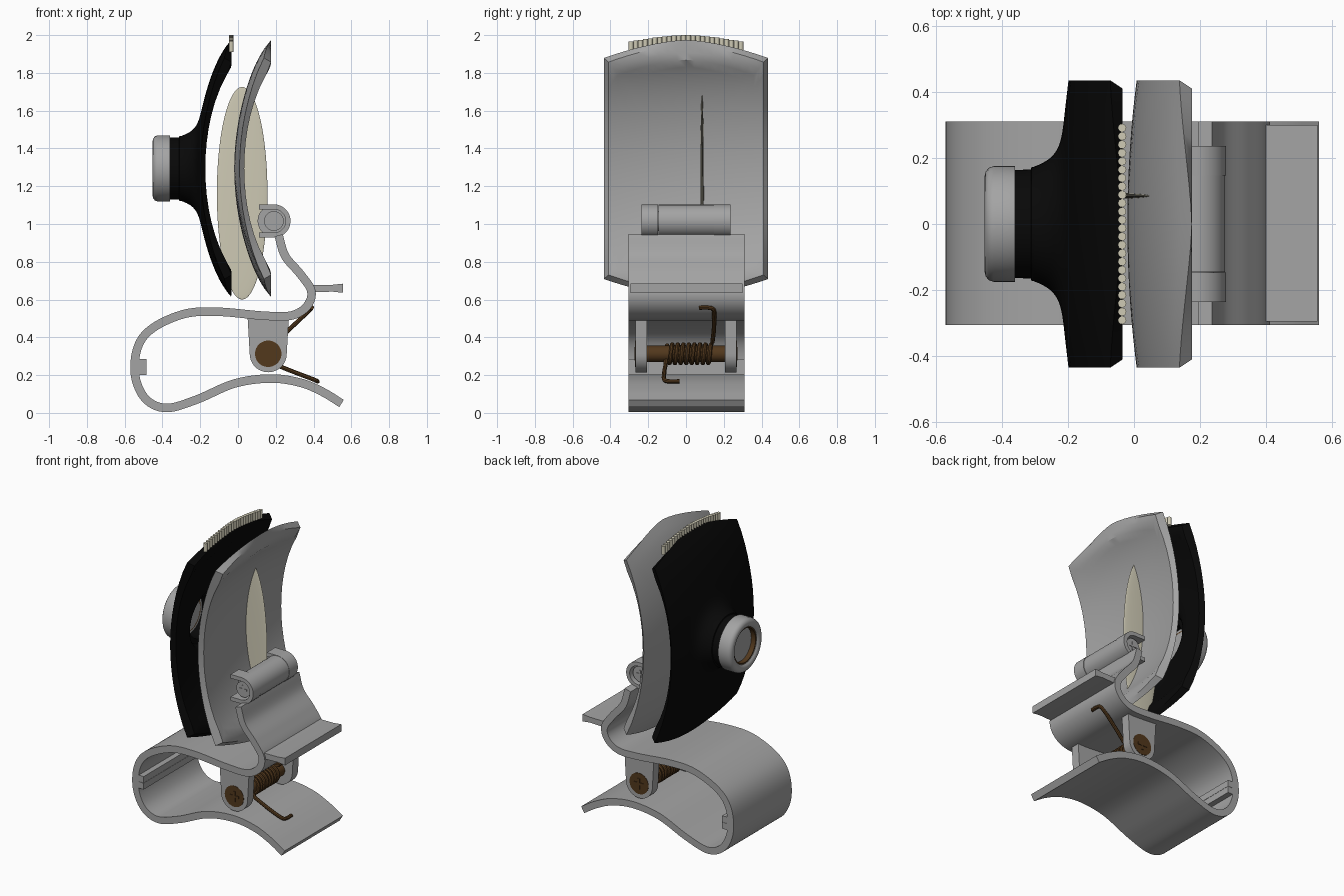
import bpy, bmesh, math
from mathutils import Vector

cube = bpy.data.objects.get("Cube")
if cube:
    bpy.data.objects.remove(cube, do_unlink=True)

def material(name, r, g, b):
    m = bpy.data.materials.new(name)
    m.use_nodes = True
    m.diffuse_color = (r, g, b, 1)
    m.node_tree.nodes["Principled BSDF"].inputs["Base Color"].default_value = (r, g, b, 1)
    return m

GREY = material("grey plastic", 0.37, 0.37, 0.37)
BLACK = material("black plastic", 0.0025, 0.0025, 0.0025)
BROWN = material("brown metal", 0.085, 0.04, 0.012)
CREAM = material("cream", 0.62, 0.59, 0.46)
MID_Z = 1.294
parts = []

def finish(name, bm, mat):
    bmesh.ops.remove_doubles(bm, verts=bm.verts, dist=0.0002)
    bmesh.ops.recalc_face_normals(bm, faces=bm.faces)
    me = bpy.data.meshes.new(name)
    bm.to_mesh(me)
    bm.free()
    me.materials.append(mat)
    ob = bpy.data.objects.new(name, me)
    bpy.context.collection.objects.link(ob)
    parts.append(ob)
    return ob

def prism(name, outline, y0, y1, mat):
    """Extrude an x-z outline along y."""
    bm = bmesh.new()
    face = bm.faces.new([bm.verts.new((x, y0, z)) for x, z in outline])
    new = bmesh.ops.extrude_face_region(bm, geom=[face])["geom"]
    bmesh.ops.translate(bm, vec=(0, y1 - y0, 0),
                        verts=[v for v in new if isinstance(v, bmesh.types.BMVert)])
    return finish(name, bm, mat)

def lathe(name, profile, mat, closed=True, steps=64):
    """Turn (x, radius) points about the x axis through the lamp centre."""
    bm = bmesh.new()
    rings = [[bm.verts.new((x, r * math.cos(a), MID_Z + r * math.sin(a))) for x, r in profile]
             for a in (2 * math.pi * i / steps for i in range(steps))]
    n = len(profile)
    for i in range(steps):
        p, q = rings[i], rings[(i + 1) % steps]
        for j in range(n if closed else n - 1):
            k = (j + 1) % n
            bm.faces.new((p[j], p[k], q[k], q[j]))
    return finish(name, bm, mat)

def arc(cx, cz, r, start, end, steps=24):
    return [(cx + r * math.cos(math.radians(a)), cz + r * math.sin(math.radians(a)))
            for a in (start + (end - start) * i / steps for i in range(steps + 1))]

def rod(name, x, z, r, y0, y1, mat):
    return prism(name, arc(x, z, r, 0, 360, 40)[:-1], y0, y1, mat)

def box(name, x0, x1, y0, y1, z0, z1, mat):
    return prism(name, [(x0, z0), (x1, z0), (x1, z1), (x0, z1)], y0, y1, mat)

def smooth_path(pts, steps=8):
    pts = [Vector(p) for p in pts]
    ext = [2 * pts[0] - pts[1]] + pts + [2 * pts[-1] - pts[-2]]
    out = []
    for a, b, c, d in zip(ext, ext[1:], ext[2:], ext[3:]):
        for i in range(steps):
            t = i / steps
            out.append(b + 0.5 * t * (c - a + t * (2 * a - 5 * b + 4 * c - d
                                                   + t * (3 * b - 3 * c + d - a))))
    return out + [pts[-1]]

def wire(name, pts, r, mat):
    cu = bpy.data.curves.new(name, "CURVE")
    cu.dimensions = "3D"
    cu.bevel_depth, cu.bevel_resolution, cu.use_fill_caps = r, 2, True
    sp = cu.splines.new("POLY")
    sp.points.add(len(pts) - 1)
    for p, co in zip(sp.points, pts):
        p.co = (*co, 1)
    cu.materials.append(mat)
    ob = bpy.data.objects.new(name, cu)
    bpy.context.collection.objects.link(ob)
    bpy.ops.object.select_all(action="DESELECT")
    ob.select_set(True)
    bpy.context.view_layer.objects.active = ob
    bpy.ops.object.convert(target="MESH")
    parts.append(bpy.context.view_layer.objects.active)

def shell(name, base, depth, cap, hole, neck, mat):
    """Dished panel with slanted rim, optionally flowing into a round neck."""
    n, rings = 16, 24
    side = [2 * i / n - 1 for i in range(n)]
    rim = ([(1, s) for s in side] + [(-s, 1) for s in side]
           + [(-1, -s) for s in side] + [(s, -1) for s in side])
    bm = bmesh.new()
    layers = ([], [])
    for j in range(rings + 1):
        t = (j / rings) ** 1.5
        rows = ([], [])
        for a, b in rim:
            d = Vector((0.435 * a, b * (0.68 - 0.095 * abs(a) ** 1.6)))
            p = (d.normalized() * hole).lerp(d, t)
            v = abs(p.y) / 0.68
            x = base + depth * (0.85 * v ** 2 + 0.15 * v ** 10) + 0.028 * (p.x / 0.435) ** 2
            x -= neck * math.exp((hole - p.length) / 0.03)
            inner = p - Vector((0.025 * p.x / 0.435, 0.025 * p.y / 0.68))
            for row, xx, q in ((rows[0], x, p), (rows[1], x + 0.025 + 0.06 * v ** 4, inner)):
                row.append(bm.verts.new((min(xx, cap), q.x, MID_Z + q.y)))
        layers[0].append(rows[0])
        layers[1].append(rows[1])
    m = len(rim)
    for i in range(m):
        k = (i + 1) % m
        for layer in layers:
            for p, q in zip(layer, layer[1:]):
                bm.faces.new((p[i], p[k], q[k], q[i]))
        for j in ((0, -1) if hole else (-1,)):
            p, q = layers[0][j], layers[1][j]
            bm.faces.new((p[i], p[k], q[k], q[i]))
    bmesh.ops.dissolve_degenerate(bm, dist=0.0002, edges=bm.edges)
    return finish(name, bm, mat)

# Lamp shells and reflector strip
shell("black_shell", -0.226, 0.19, -0.035, 0.172, 0.085, BLACK)
shell("grey_cover", -0.02, 0.195, 0.175, 0, 0, GREY)
lathe("neck", [(-0.27, 0.172), (-0.31, 0.172), (-0.312, 0.165), (-0.37, 0.163),
               (-0.37, 0.135), (-0.27, 0.135)], BLACK)
TEETH = 24
for i in range(TEETH):
    y = (i - (TEETH - 1) / 2) * 0.0253
    bm = bmesh.new()
    bmesh.ops.create_cone(bm, cap_ends=True, segments=12, radius1=0.0127, radius2=0.0127, depth=0.055)
    bmesh.ops.translate(bm, verts=bm.verts, vec=(-0.036, y, 1.9725 - 0.036 * (abs(y) / 0.3) ** 1.6))
    finish("strip_tooth", bm, CREAM)

# Knob with recessed lens
lathe("knob_ring", [(-0.36, 0.12), (-0.36, 0.175), (-0.425, 0.175), (-0.44, 0.17), (-0.449, 0.158),
                    (-0.452, 0.145), (-0.449, 0.13), (-0.44, 0.12)], GREY)
lathe("knob_sleeve", [(-0.36, 0.12), (-0.437, 0.12), (-0.437, 0.112), (-0.36, 0.112)], BROWN)
lathe("knob_lens", [(-0.36, 0), (-0.36, 0.115), (-0.405, 0.115), (-0.405, 0)], GREY, closed=False)

# Thin oval vane
bm = bmesh.new()
bmesh.ops.create_uvsphere(bm, u_segments=48, v_segments=32, radius=1)
bmesh.ops.scale(bm, verts=bm.verts, vec=(0.134, 0.009, 0.563))
bmesh.ops.translate(bm, verts=bm.verts, vec=(0.022, 0.085, 1.163))
finish("oval_vane", bm, CREAM)

# Spring clip: one bent strip with grip tab and inner ribs
path = smooth_path([(0.215, 0.94), (0.25, 0.83), (0.33, 0.735), (0.388, 0.645), (0.365, 0.565),
                    (0.28, 0.515), (0.13, 0.515), (-0.1, 0.535), (-0.28, 0.525), (-0.45, 0.45),
                    (-0.53, 0.35), (-0.545, 0.2), (-0.49, 0.075), (-0.38, 0.026), (-0.22, 0.07),
                    (-0.02, 0.155), (0.17, 0.182), (0.33, 0.16), (0.45, 0.11), (0.548, 0.05)])
left, right = [], []
for i, p in enumerate(path):
    d = (path[min(i + 1, len(path) - 1)] - path[max(i - 1, 0)]).normalized()
    off = Vector((-d.y, d.x)) * 0.0225
    left.append(p + off)
    right.append(p - off)
prism("clip_strip", left + right[::-1], -0.305, 0.31, GREY)
prism("grip_tab", [(0.39, 0.638), (0.5, 0.642), (0.555, 0.636), (0.555, 0.684), (0.5, 0.678), (0.39, 0.677)],
      -0.295, 0.3, GREY)
for z in (0.2, 0.244):
    box("clip_rib", -0.555, -0.485, -0.305, 0.31, z, z + 0.0425, GREY)

# Pivot lugs, axle and screws
PX, PZ = 0.16, 0.313
for s in (-1, 1):
    lug = [(0.27, 0.52), (0.05, 0.52)] + arc(PX, PZ, 0.098, 180, 360)
    prism("pivot_lug", lug, s * 0.206, s * 0.267, GREY)
    rod("pivot_screw", PX, PZ, 0.07, s * 0.26, s * 0.269, BROWN)
    box("pivot_screw_cross", PX - 0.035, PX + 0.035, s * 0.265, s * 0.273, PZ - 0.008, PZ + 0.008, BROWN)
    box("pivot_screw_cross", PX - 0.008, PX + 0.008, s * 0.265, s * 0.2725, PZ - 0.035, PZ + 0.035, BROWN)
rod("axle", PX, PZ, 0.043, -0.21, 0.21, BROWN)

# Torsion spring with two hooked legs
turns, per = 8, 20
coil = []
for i in range(turns * per + 1):
    a = math.pi * 0.65 - 2 * math.pi * i / per
    coil.append((PX + 0.05 * math.cos(a), 0.135 - 0.235 * i / (turns * per), PZ + 0.05 * math.sin(a)))
upper = smooth_path([(0.39, 0.07, 0.557), (0.39, 0.12, 0.557), (0.375, 0.148, 0.54), (0.28, 0.148, 0.45), (0.2, 0.14, 0.375)])
lower = smooth_path([(0.2, -0.108, 0.255), (0.3, -0.115, 0.215), (0.4, -0.115, 0.177), (0.42, -0.09, 0.167), (0.42, -0.035, 0.167)])
wire("torsion_spring", upper + coil + lower, 0.0115, BROWN)

# Cover hinge: barrel between two open hooks holding screws
HX, HZ = 0.19, 1.016
rod("hinge_barrel", HX, HZ, 0.086, -0.145, 0.15, GREY)
hook = ([(0.11, HZ + 0.088)] + arc(HX, HZ, 0.088, 90, -90) + [(0.11, HZ - 0.088), (0.11, HZ - 0.062)]
        + arc(HX, HZ, 0.062, -90, 90) + [(0.11, HZ + 0.062)])
for s in (-1, 1):
    prism("hinge_hook", hook, s * 0.147, s * 0.236, GREY)
    rod("hinge_screw", HX, HZ, 0.052, s * 0.14, s * 0.215, GREY)
    box("hinge_screw_cross", HX - 0.028, HX + 0.028, s * 0.21, s * 0.219, HZ - 0.006, HZ + 0.006, GREY)
    box("hinge_screw_cross", HX - 0.006, HX + 0.006, s * 0.21, s * 0.2185, HZ - 0.028, HZ + 0.028, GREY)

# Smooth curved faces, keep edges sharp
bpy.ops.object.select_all(action="DESELECT")
for ob in parts:
    ob.select_set(True)
bpy.context.view_layer.objects.active = parts[0]
bpy.ops.object.shade_smooth_by_angle(angle=math.radians(35))
